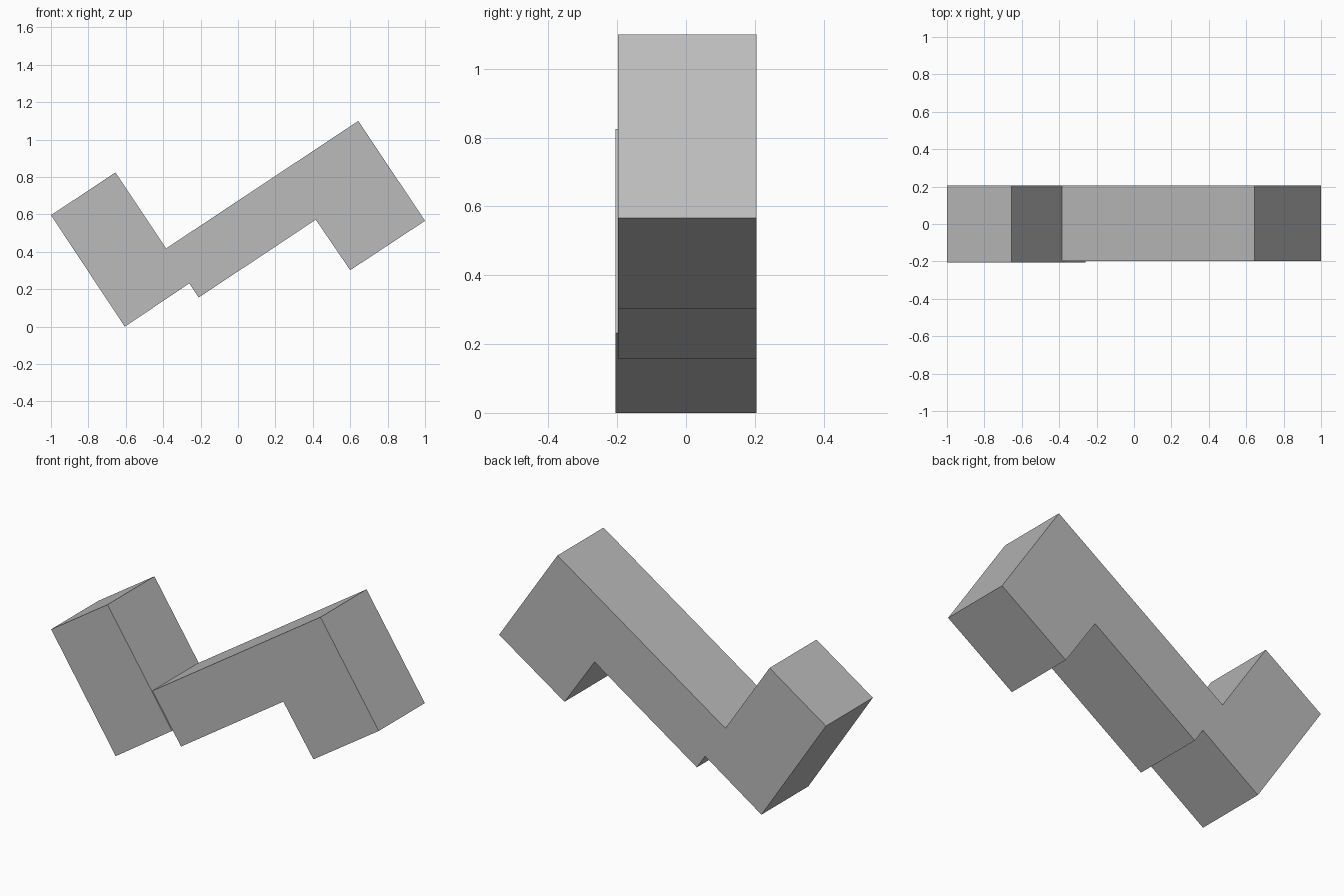
import bpy
import bmesh

if "Cube" in bpy.data.objects:
    bpy.data.objects.remove(bpy.data.objects["Cube"], do_unlink=True)

# Single plain grey
grey = bpy.data.materials.new("plain_grey")
grey.use_nodes = True
colour = (0.5, 0.5, 0.5, 1)
grey.diffuse_color = colour
grey.node_tree.nodes["Principled BSDF"].inputs["Base Color"].default_value = colour


def slab(name, profile, front, back):
    """Extrude an x-z outline from front to back along y."""
    bm = bmesh.new()
    face = bm.faces.new([bm.verts.new((x, front, z)) for x, z in profile])
    out = bmesh.ops.extrude_face_region(bm, geom=[face])
    moved = [v for v in out["geom"] if isinstance(v, bmesh.types.BMVert)]
    bmesh.ops.translate(bm, verts=moved, vec=(0, back - front, 0))
    bmesh.ops.recalc_face_normals(bm, faces=bm.faces)
    mesh = bpy.data.meshes.new(name)
    bm.to_mesh(mesh)
    bm.free()
    mesh.materials.append(grey)
    obj = bpy.data.objects.new(name, mesh)
    bpy.context.collection.objects.link(obj)
    return obj


# Tilted end block, slightly proud at the front
slab("end_block", [(-0.605, 0.0), (-0.26, 0.232), (-0.655, 0.825), (-1.0, 0.596)],
     -0.205, 0.205)

# Long arm with its downward hook, butted against the block
slab("hooked_arm", [(-0.21, 0.156), (0.416, 0.572), (0.6, 0.302), (1.0, 0.566),
                    (0.643, 1.1), (-0.385, 0.418)],
     -0.198, 0.205)
